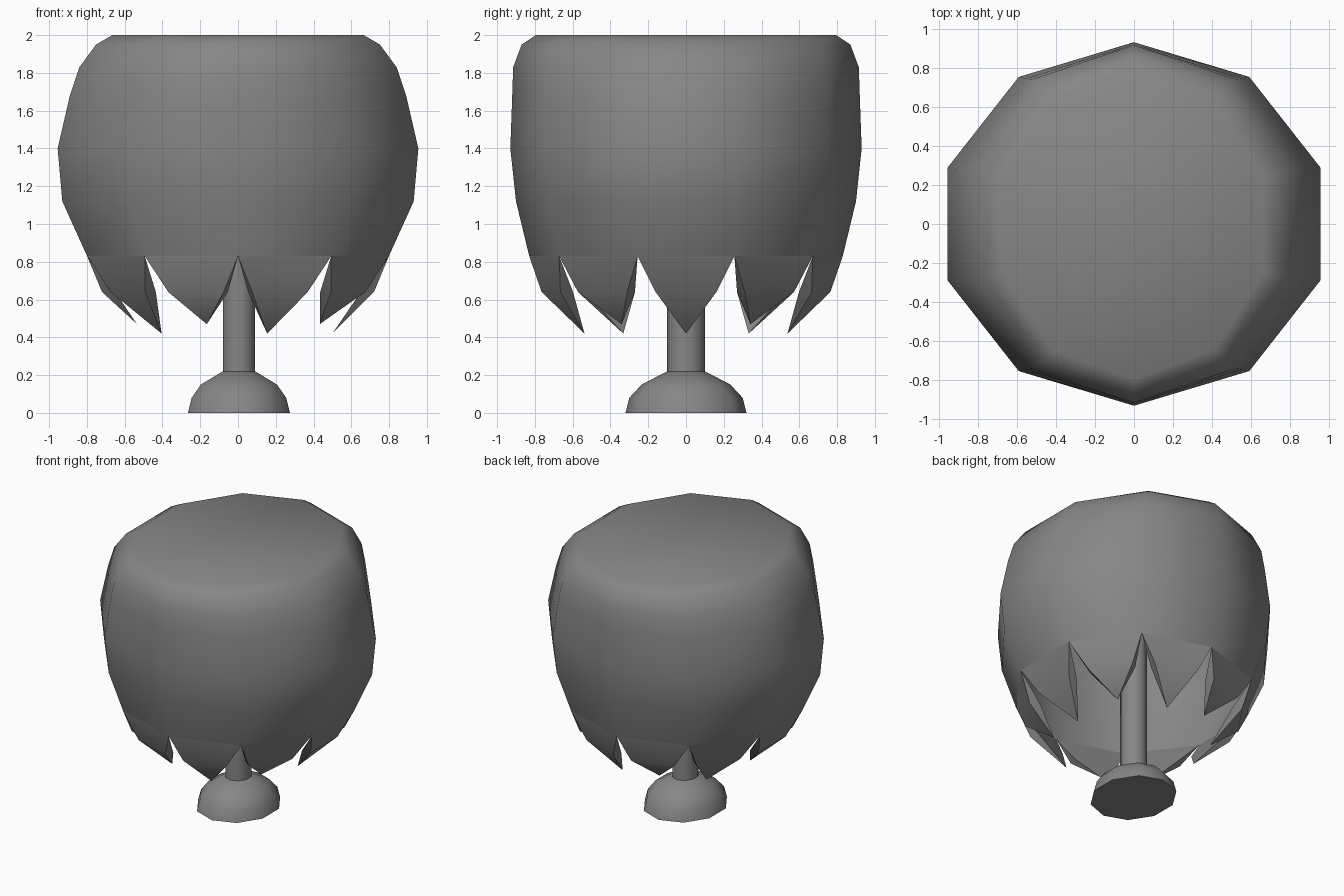
import bpy, bmesh, math
from mathutils import Vector

SIDES = 10
STEP = 2 * math.pi / SIDES

if "Cube" in bpy.data.objects:
    bpy.data.objects.remove(bpy.data.objects["Cube"])

grey = bpy.data.materials.new("stone_grey")
grey.use_nodes = True
COLOUR = (0.24, 0.24, 0.24, 1)
grey.diffuse_color = COLOUR
grey.node_tree.nodes["Principled BSDF"].inputs["Base Color"].default_value = COLOUR


def point(step, rx, ry, z):
    """Point on an oval, step counted in decagon corners (0.5 = first corner)."""
    a = step * STEP
    return Vector((rx * math.cos(a), ry * math.sin(a), z))


def add_ring(bm, rx, ry, z):
    return [bm.verts.new(point(i - 0.5, rx, ry, z)) for i in range(SIDES)]


def bridge(bm, lower, upper):
    for i in range(SIDES):
        j = (i + 1) % SIDES
        bm.faces.new((lower[i], lower[j], upper[j], upper[i]))


def finish(bm, name, angle):
    bmesh.ops.recalc_face_normals(bm, faces=bm.faces)
    mesh = bpy.data.meshes.new(name)
    bm.to_mesh(mesh)
    bm.free()
    mesh.materials.append(grey)
    obj = bpy.data.objects.new(name, mesh)
    bpy.context.collection.objects.link(obj)
    bpy.ops.object.select_all(action="DESELECT")
    obj.select_set(True)
    bpy.context.view_layer.objects.active = obj
    bpy.ops.object.shade_smooth_by_angle(angle=math.radians(angle))
    return obj


def lathe(name, profile, angle):
    bm = bmesh.new()
    rings = [add_ring(bm, *p) for p in profile]
    for lower, upper in zip(rings, rings[1:]):
        bridge(bm, lower, upper)
    bm.faces.new(rings[0])
    bm.faces.new(rings[-1])
    return finish(bm, name, angle)


# Canopy: outer wall (rx, ry, z) from the notches up to the flat top
WALL = [(0.84, 0.83, 0.83), (0.978, 0.90, 1.12), (1.004, 0.93, 1.40),
        (0.936, 0.92, 1.68), (0.883, 0.915, 1.83), (0.79, 0.87, 1.95),
        (0.70, 0.795, 2.0)]
bm = bmesh.new()
outer = [add_ring(bm, *p) for p in WALL]
inner = [outer[0]] + [add_ring(bm, rx * 0.93, ry * 0.93, z - 0.06)
                      for rx, ry, z in WALL[1:]]
for shell in (outer, inner):
    for lower, upper in zip(shell, shell[1:]):
        bridge(bm, lower, upper)
    bm.faces.new(shell[-1])

# Pointed fringe: one bulged spike below each side, alternating in length
for i in range(SIDES):
    left, right = outer[0][i], outer[0][(i + 1) % SIDES]
    a, b = point(i - 0.5, 0.757, 0.79, 0.64), point(i + 0.5, 0.757, 0.79, 0.64)
    mids = [a.lerp(b, t) for t in (0.17, 0.83)]
    shift = point(i, 0.07, 0.07, 0)
    out_l, out_r = [bm.verts.new(m) for m in mids]
    in_l, in_r = [bm.verts.new(m - shift) for m in mids]
    tip = bm.verts.new(point(i, 0.5, 0.565, 0.42) if i % 2 == 0
                       else point(i, 0.535, 0.58, 0.47))
    for l, r in ((out_l, out_r), (in_l, in_r)):
        bm.faces.new((left, right, r, l))
        bm.faces.new((l, r, tip))
    for top, o, n in ((left, out_l, in_l), (right, out_r, in_r)):
        bm.faces.new((top, o, n))
        bm.faces.new((o, tip, n))
finish(bm, "canopy", 40)

# Stem and rounded foot
stem = lathe("stem", [(0.09, 0.10, 0.2), (0.09, 0.10, 1.92)], 40)
foot = lathe("foot", [(0.284, 0.32, 0), (0.263, 0.30, 0.08),
                      (0.212, 0.235, 0.15), (0.09, 0.10, 0.22)], 40)
for obj in (stem, foot):
    obj.location.x = 0.005
